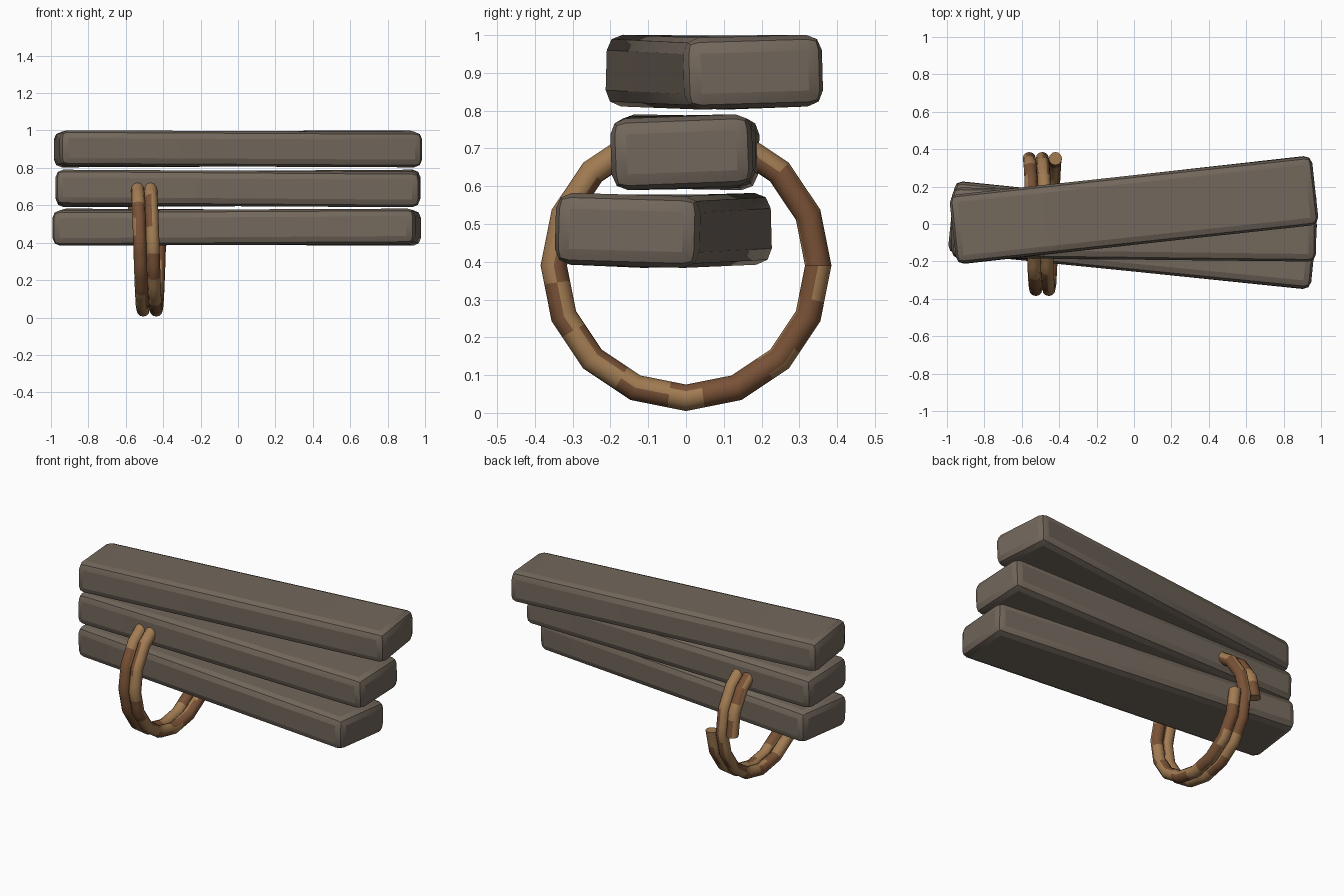
import bpy, bmesh, random
from math import sin, cos, pi, radians
from mathutils import Matrix, Vector

random.seed(4)
if "Cube" in bpy.data.objects:
    bpy.data.objects.remove(bpy.data.objects["Cube"])


def material(name, rgb):
    m = bpy.data.materials.new(name)
    m.use_nodes = True
    m.diffuse_color = (*rgb, 1)
    m.node_tree.nodes["Principled BSDF"].inputs["Base Color"].default_value = (*rgb, 1)
    return m


wood = material("weathered wood", (0.17, 0.137, 0.107))
tan = material("rope tan", (0.36, 0.2, 0.085))
brown = material("rope brown", (0.19, 0.083, 0.037))


def finish(bm, name, mats, angle):
    bmesh.ops.recalc_face_normals(bm, faces=bm.faces)
    mesh = bpy.data.meshes.new(name)
    bm.to_mesh(mesh)
    bm.free()
    for m in mats:
        mesh.materials.append(m)
    ob = bpy.data.objects.new(name, mesh)
    bpy.context.collection.objects.link(ob)
    bpy.ops.object.select_all(action="DESELECT")
    ob.select_set(True)
    bpy.context.view_layer.objects.active = ob
    bpy.ops.object.shade_smooth_by_angle(angle=radians(angle))
    return ob


# Planks: chamfered, slightly twisted beams fanned out around z
def plank(name, centre, turn, twist, width):
    bm = bmesh.new()
    bmesh.ops.create_cube(bm, size=1)
    bmesh.ops.scale(bm, vec=(1.95, width, 0.19), verts=bm.verts)
    bmesh.ops.bevel(bm, geom=bm.edges[:], offset=0.042, segments=2,
                    profile=0.5, affect="EDGES")
    bmesh.ops.bisect_plane(bm, geom=bm.verts[:] + bm.edges[:] + bm.faces[:],
                           plane_co=(0, 0, 0), plane_no=(1, 0, 0))
    for v in bm.verts:
        v.co = Matrix.Rotation(twist * v.co.x, 3, "X") @ v.co
    bmesh.ops.triangulate(bm, faces=[f for f in bm.faces if len(f.verts) > 4])
    bmesh.ops.transform(bm, verts=bm.verts,
                        matrix=Matrix.Translation(centre) @ Matrix.Rotation(radians(turn), 4, "Z"))
    finish(bm, name, [wood], 22)


plank("top_plank", (0, 0.075, 0.902), 6.3, 0.03, 0.37)
plank("middle_plank", (0, -0.003, 0.69), -0.5, 0.04, 0.375)
plank("bottom_plank", (-0.007, -0.06, 0.483), -5.8, -0.03, 0.385)


# Rope: two-turn coil of straight segments, each cut in three for the patches
TURN, CUTS, SIDES, RADIUS, THICK = 16, 3, 12, 0.35, 0.035


def corner(k):
    a = 2 * pi * k / TURN
    radial = Vector((0, cos(a), -sin(a)))
    middle = Vector((-0.42 - 0.07 * k / TURN, 0, 0.39)) + radial * RADIUS
    return [middle + THICK * (cos(t) * radial + sin(t) * Vector((1, 0, 0)))
            for t in (2 * pi * j / SIDES for j in range(SIDES))]


bm = bmesh.new()
rings = []
for s in range(2 * TURN * CUTS + 1):
    k, part = divmod(s, CUTS)
    here, after = corner(k), corner(k + 1)
    rings.append([bm.verts.new(p.lerp(q, part / CUTS)) for p, q in zip(here, after)])

# Brown patches cover a random arc, renewed every few cuts
start, span, left = 0, 5, 0
for low, high in zip(rings, rings[1:]):
    if left == 0:
        start, span, left = random.randrange(SIDES), random.randint(3, 8), random.randint(2, 4)
    left -= 1
    for j in range(SIDES):
        n = (j + 1) % SIDES
        f = bm.faces.new((low[j], low[n], high[n], high[j]))
        f.material_index = int((j - start) % SIDES < span)
bm.faces.new(rings[0])
bm.faces.new(rings[-1])
finish(bm, "rope_coil", [tan, brown], 40)
